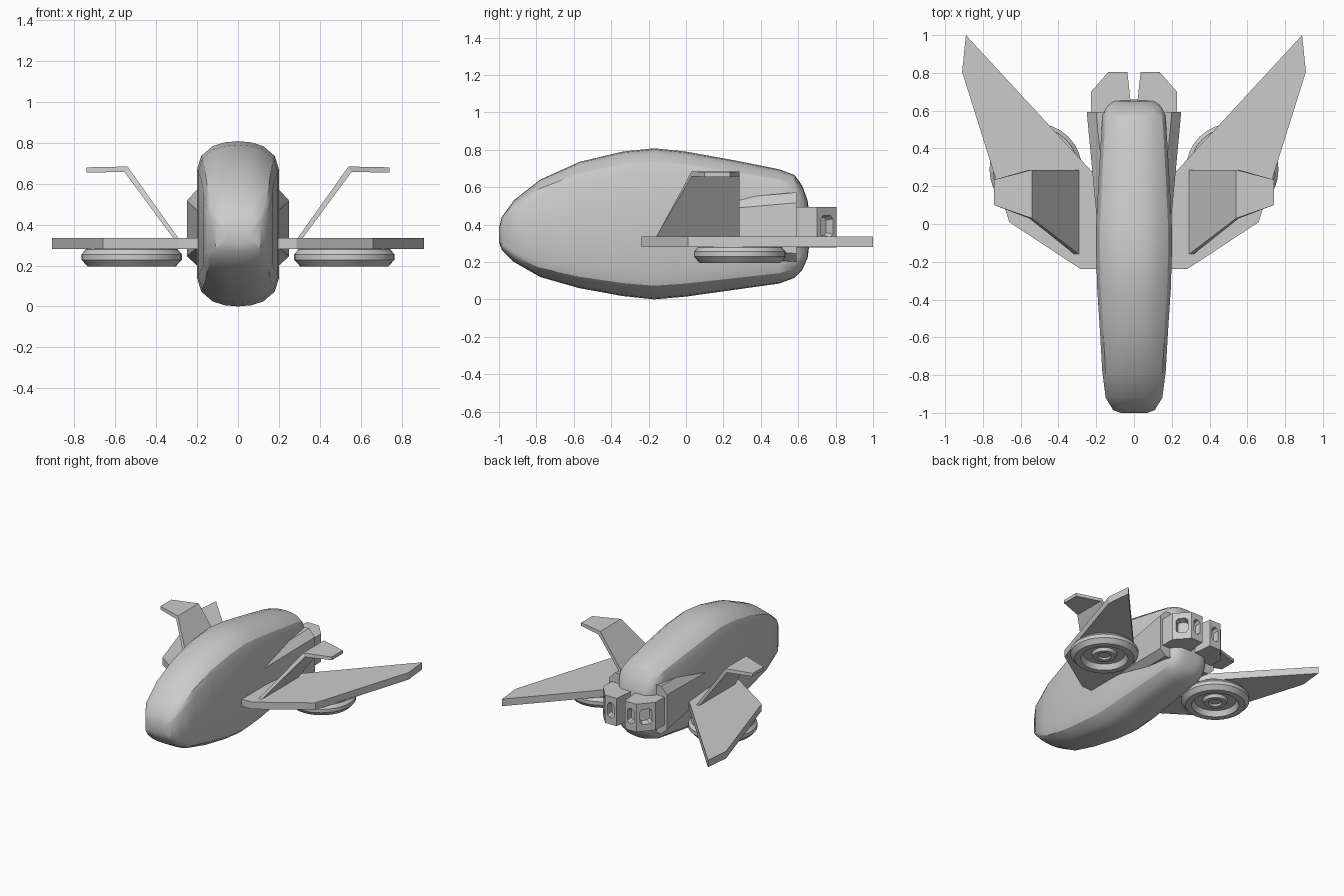
import bpy, bmesh, math
from mathutils import Matrix, Vector

if "Cube" in bpy.data.objects:
    bpy.data.objects.remove(bpy.data.objects["Cube"])


def finish(name, bm, mirror=False, smooth=None):
    bmesh.ops.recalc_face_normals(bm, faces=bm.faces)
    me = bpy.data.meshes.new(name)
    bm.to_mesh(me)
    bm.free()
    ob = bpy.data.objects.new(name, me)
    bpy.context.collection.objects.link(ob)
    if smooth:
        bpy.ops.object.select_all(action='DESELECT')
        bpy.context.view_layer.objects.active = ob
        ob.select_set(True)
        bpy.ops.object.shade_smooth_by_angle(angle=math.radians(smooth))
    if mirror:
        mod = ob.modifiers.new("Mirror", 'MIRROR')
        mod.use_mirror_merge = False
    return ob


def loft(bm, rings, caps=True):
    """Skin closed rings of equal length, capping the two ends."""
    vs = [[bm.verts.new(p) for p in r] for r in rings]
    n = len(vs[0])
    for a, b in zip(vs, vs[1:]):
        for i in range(n):
            bm.faces.new((a[i], a[(i + 1) % n], b[(i + 1) % n], b[i]))
    if caps:
        bm.faces.new(vs[0])
        bm.faces.new(vs[-1])


def slab(bm, outline, z0, z1):
    loft(bm, [[(x, y, z) for x, y in outline] for z in (z0, z1)])


# fuselage: flat-sided rounded section lofted along y
quarter = [(0, 1), (.33, .985), (.62, .94), (.9, .82), (1, .66)]
half = quarter + [(x, -z) for x, z in reversed(quarter)]
section = half + [(-x, z) for x, z in reversed(half[1:-1])]
stations = [  # y, half width, bottom, top
    (-1, .07, .31, .38), (-.985, .11, .265, .44), (-.92, .15, .2, .53),
    (-.78, .168, .12, .64), (-.57, .18, .06, .735), (-.34, .195, .018, .79),
    (-.17, .2, 0, .808), (0, .2, .015, .79), (.25, .187, .05, .745),
    (.5, .172, .085, .695), (.58, .165, .115, .665), (.62, .145, .155, .61),
    (.65, .11, .22, .53), (.66, .06, .3, .45)]
bm = bmesh.new()
loft(bm, [[(x * w, y, (b + t) / 2 + z * (t - b) / 2) for x, z in section]
          for y, w, b, t in stations])
finish("fuselage", bm, smooth=32)

# swept wings
bm = bmesh.new()
slab(bm, [(.1, -.237), (.285, -.237), (.66, .01), (.91, .805), (.89, 1),
          (.225, .28), (.1, .28)], .28, .335)
finish("wing", bm, mirror=True)

# bent fins on top of the wings: x, z, front y, back y
fin = [(.285, .325, -.165, .287), (.54, .684, .03, .287), (.74, .68, .10, .235)]
under = [(.31, .325), (.555, .657), (.74, .655)]
bm = bmesh.new()
loft(bm, [[(x, y0, z), (x, y1, z), (ux, y1, uz), (ux, y0, uz)]
          for (x, z, y0, y1), (ux, uz) in zip(fin, under)])
finish("wing_fin", bm, mirror=True)

# round lift thrusters under the wings
profile = [(.225, .285), (.225, .278), (.245, .255), (.245, .228), (.215, .195),
           (.17, .195), (.15, .235), (.09, .235), (.08, .212), (.05, .212), (.04, .225)]
bm = bmesh.new()
N = 32
loft(bm, [[(.52 + r * math.cos(2 * math.pi * i / N),
            .288 + r * math.sin(2 * math.pi * i / N), z) for i in range(N)]
          for r, z in profile])
finish("lift_thruster", bm, mirror=True, smooth=30)

# wedge-shaped engine housings along the rear flanks
bm = bmesh.new()
loft(bm, [
    [(0, y, t), (x - .05, y, t), (x, y, t - .055), (x, y, b + .045), (x - .05, y, b), (0, y, b)]
    for y, x, t, b in ((-.05, .19, .515, .25), (.592, .25, .572, .2))])
finish("engine_housing", bm, mirror=True)

# exhaust blocks with recessed slots in the rear and angled faces
bm = bmesh.new()
slab(bm, [(.012, .56), (.015, .62), (.035, .805), (.135, .805), (.228, .70), (.228, .56)],
     .278, .495)
block = finish("exhaust_block", bm)

bm = bmesh.new()
for p, normal_angle, w in (((.085, .805), 90, .029), ((.1815, .7525), 41.5, .045)):
    h, c = .06, .018
    outline = [(w, h - c), (w - c, h), (c - w, h), (-w, h - c),
               (-w, c - h), (c - w, -h), (w - c, -h), (w, c - h)]
    a = math.radians(normal_angle)
    n = Vector((math.cos(a), math.sin(a), 0))
    side = Vector((-n.y, n.x, 0))
    base = Vector((p[0], p[1], .39))
    loft(bm, [[base + n * d + side * u * s + Vector((0, 0, v * s)) for u, v in outline]
              for d, s in ((-.045, .8), (.02, 1.05))])
cutter = finish("exhaust_slot_cutter", bm)
cutter.hide_render = True
cutter.display_type = 'WIRE'
cut = block.modifiers.new("Slots", 'BOOLEAN')
cut.operation = 'DIFFERENCE'
cut.solver = 'EXACT'
cut.object = cutter
block.modifiers.new("Mirror", 'MIRROR').use_mirror_merge = False
